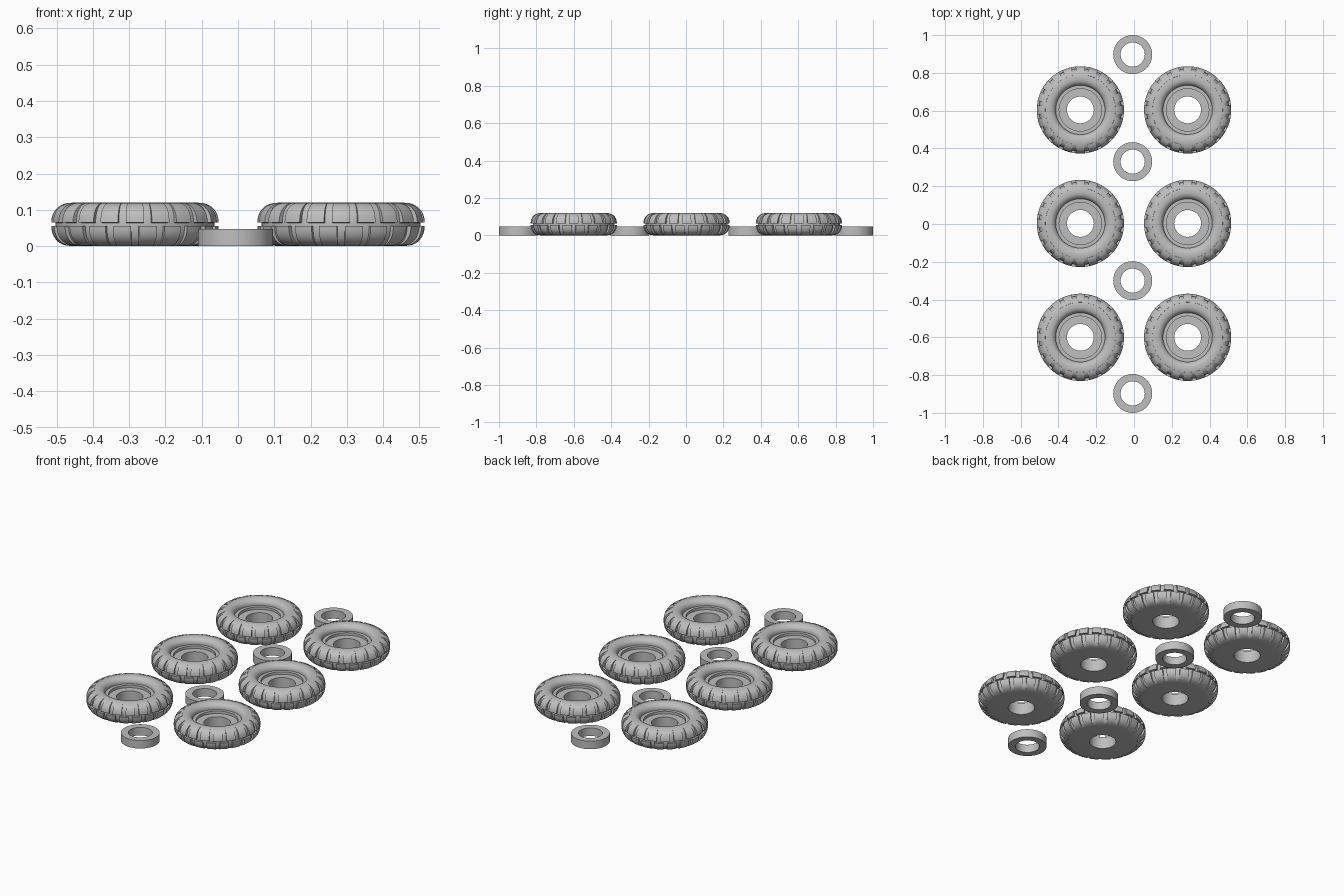
import bpy
import bmesh
from math import cos, sin, pi, radians

cube = bpy.data.objects.get("Cube")
if cube:
    bpy.data.objects.remove(cube)

grey = bpy.data.materials.new("light grey")
grey.use_nodes = True
COLOUR = (0.52, 0.52, 0.52, 1)
grey.diffuse_color = COLOUR
grey.node_tree.nodes["Principled BSDF"].inputs["Base Color"].default_value = COLOUR


def arc(r, z, width, height, start, end, steps, power=1.0):
    """Points on a rounded (super)ellipse in the r-z plane, angles in degrees."""
    points = []
    for i in range(steps + 1):
        a = radians(start + (end - start) * i / steps)
        c, s = cos(a), sin(a)
        points.append((r + width * (1 if c > 0 else -1) * abs(c) ** power,
                       z + height * (1 if s > 0 else -1) * abs(s) ** power))
    return points


def revolve(bm, profile, start=0.0, end=2 * pi, steps=72):
    """Turn a closed profile around z; cap the ends of a partial turn."""
    full = end - start > 2 * pi - 0.001
    rings = []
    for i in range(steps if full else steps + 1):
        a = start + (end - start) * i / steps
        rings.append([bm.verts.new((r * cos(a), r * sin(a), z)) for r, z in profile])
    n = len(profile)
    for i in range(steps):
        p, q = rings[i], rings[(i + 1) % len(rings)]
        for j in range(n):
            k = (j + 1) % n
            bm.faces.new((p[j], q[j], q[k], p[k]))
    if not full:
        bm.faces.new(rings[0])
        bm.faces.new(rings[-1][::-1])


def finish(bm, name):
    bmesh.ops.recalc_face_normals(bm, faces=bm.faces)
    mesh = bpy.data.meshes.new(name)
    bm.to_mesh(mesh)
    bm.free()
    mesh.materials.append(grey)
    return mesh


def place(mesh, name, x, y):
    obj = bpy.data.objects.new(name, mesh)
    obj.location = (x, y, 0)
    bpy.context.collection.objects.link(obj)
    return obj


# Tyre body: rounded tread, dished sidewall, ledge, hub floor and axle hole
MID = 0.06
bm = bmesh.new()
body = [(0.071, 0.0)]
body += arc(0.17, MID, 0.049, MID, -90, 90, 16, 0.85)
body += arc(0.165, 0.09, 0.035, 0.03, 100, 180, 6)
body += [(0.13, 0.085), (0.112, 0.085), (0.112, 0.07), (0.071, 0.07)]
revolve(bm, body)

# Tread lugs: two staggered rows wrapping over the shoulders
LUGS = 20
pitch = 2 * pi / LUGS
half = pitch * 0.35
for side in (1, -1):
    outer = arc(0.17, MID, 0.061, MID, 3 * side, 78 * side, 8, 0.85)
    inner = arc(0.17, MID, 0.040, 0.05, 78 * side, 3 * side, 8, 0.85)
    for i in range(LUGS):
        middle = -pi / 2 + pitch * (i + (0 if side > 0 else 0.5))
        revolve(bm, outer + inner, middle - half, middle + half, 3)
tyre = finish(bm, "tyre")

# Plain spacer ring
bm = bmesh.new()
revolve(bm, [(0.064, 0), (0.103, 0), (0.103, 0.047), (0.064, 0.047)], steps=64)
ring = finish(bm, "spacer_ring")

# Lay out the set
parts = []
for row, y in (("front", -0.6), ("middle", 0.003), ("back", 0.604)):
    for side, x in (("left", 0.284), ("right", -0.284)):
        parts.append(place(tyre, f"{row}_{side}_tyre", x, y))
for i, y in enumerate((-0.897, -0.3, 0.33, 0.897)):
    parts.append(place(ring, f"spacer_ring_{i + 1}", -0.007, y))

# Smooth shading with sharp edges kept
bpy.ops.object.select_all(action='DESELECT')
for obj in (parts[0], parts[-1]):
    obj.select_set(True)
    bpy.context.view_layer.objects.active = obj
    bpy.ops.object.shade_smooth_by_angle(angle=radians(35))
    obj.select_set(False)
